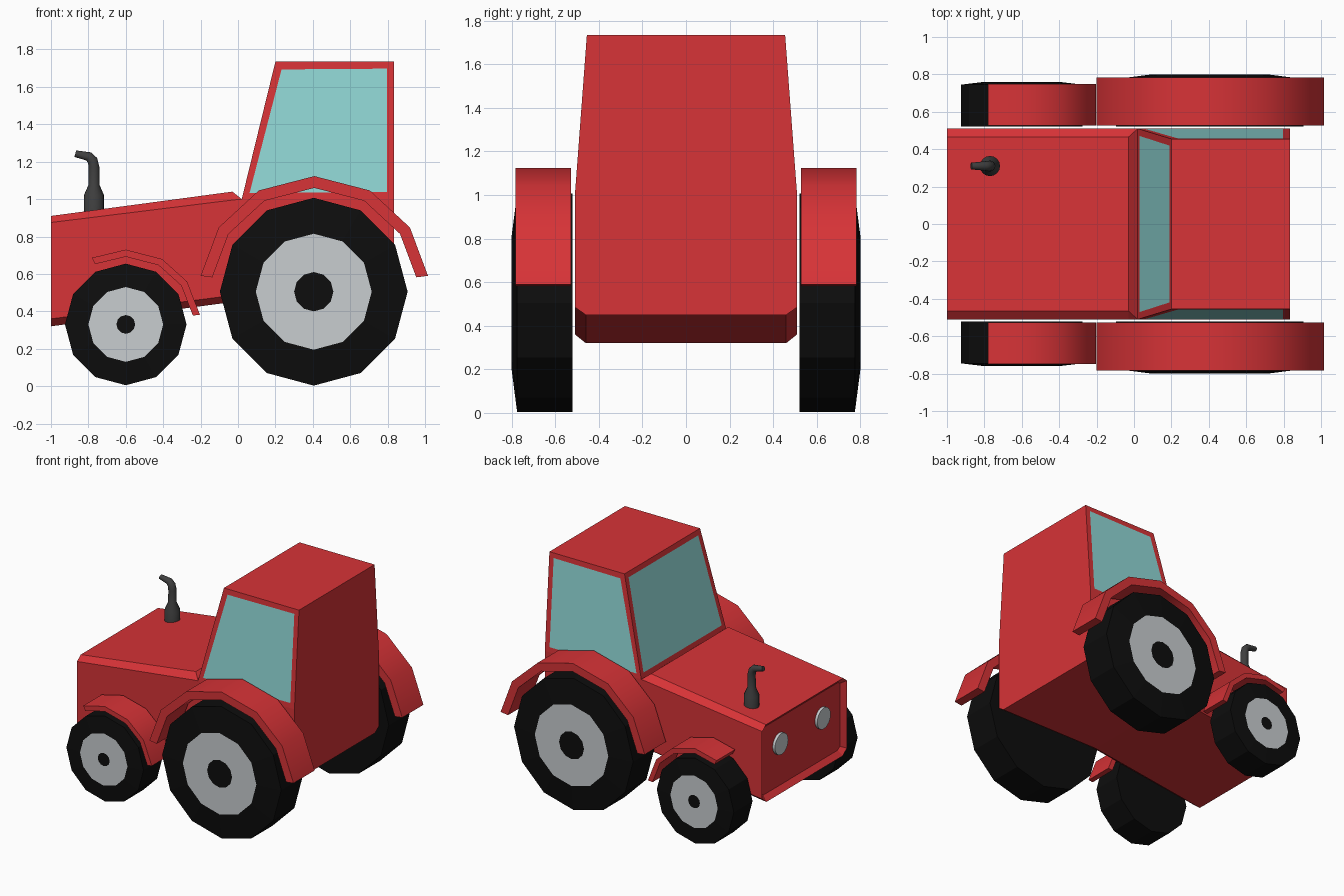
import bpy, bmesh
from math import sin, cos, radians, tau

if "Cube" in bpy.data.objects:
    bpy.data.objects.remove(bpy.data.objects["Cube"])


def material(name, r, g, b):
    m = bpy.data.materials.new(name)
    m.diffuse_color = (r, g, b, 1)
    m.use_nodes = True
    m.node_tree.nodes["Principled BSDF"].inputs["Base Color"].default_value = m.diffuse_color
    return m


RED = material("red_paint", 0.68, 0.033, 0.038)
BLACK = material("rubber", 0.004, 0.004, 0.004)
GLASS = material("glass", 0.28, 0.68, 0.67)
RIM = material("rim_grey", 0.58, 0.61, 0.63)
DARK = material("dark_metal", 0.05, 0.05, 0.05)


def loft(rings, bands=None, caps=(0, 0)):
    """Skin a list of equal-length point rings and cap both ends."""
    bm = bmesh.new()
    vs = [[bm.verts.new(p) for p in ring] for ring in rings]
    n = len(rings[0])
    for i in range(len(vs) - 1):
        for k in range(n):
            j = (k + 1) % n
            f = bm.faces.new((vs[i][k], vs[i][j], vs[i + 1][j], vs[i + 1][k]))
            f.material_index = bands[i] if bands else 0
    for ring, m in zip((vs[0], vs[-1]), caps):
        bm.faces.new(ring).material_index = m
    return bm


def finish(bm, name, mats, smooth=None):
    bmesh.ops.recalc_face_normals(bm, faces=bm.faces)
    me = bpy.data.meshes.new(name)
    bm.to_mesh(me)
    bm.free()
    ob = bpy.data.objects.new(name, me)
    bpy.context.collection.objects.link(ob)
    for m in mats:
        me.materials.append(m)
    if smooth:
        bpy.ops.object.select_all(action='DESELECT')
        ob.select_set(True)
        bpy.context.view_layer.objects.active = ob
        bpy.ops.object.shade_smooth_by_angle(angle=radians(smooth))
    return ob


def section(x, bottom, side_low, side_high, top, top_y):
    half = [(0.46, bottom), (0.51, side_low), (0.51, side_high), (top_y, top)]
    return [(x, y, z) for y, z in half] + [(x, -y, z) for y, z in reversed(half)]


# Body: chamfered hull, with the cab raised out of its rear top face
bm = loft([section(-1.0, 0.32, 0.36, 0.875, 0.91, 0.465),
           section(-0.03, 0.45, 0.485, 0.995, 1.04, 0.465),
           section(0.02, 0.45, 0.485, 1.0, 1.0, 0.51),
           section(0.833, 0.45, 0.485, 1.0, 1.0, 0.51)])
bmesh.ops.remove_doubles(bm, verts=bm.verts, dist=0.001)
bmesh.ops.recalc_face_normals(bm, faces=bm.faces)
bm.normal_update()
deck = [f for f in bm.faces if f.normal.z > 0.99 and f.calc_center_median().x > 0.1]
bmesh.ops.inset_individual(bm, faces=deck, thickness=0.01)
for v in deck[0].verts:
    v.co = (0.2 if v.co.x < 0.4 else 0.833, 0.455 if v.co.y > 0 else -0.455, 1.735)
bm.normal_update()

# Windows on the windscreen and both cab sides
windows = [f for f in bm.faces
           if 1.2 < f.calc_center_median().z < 1.6 and f.normal.x < 0.5]
bmesh.ops.inset_individual(bm, faces=windows, thickness=0.053)
for f in windows:
    f.material_index = 1

# Recessed front panel
nose = [f for f in bm.faces if f.normal.x < -0.99]
bmesh.ops.inset_individual(bm, faces=nose, thickness=0.04, depth=-0.035)
finish(bm, "body", [RED, GLASS])


def circle(cx, cy, cz, r, n):
    return [(cx + r * cos(tau * k / n), cy, cz + r * sin(tau * k / n)) for k in range(n)]


def wheel(name, x, z, r, rim, hub, s, inner, shoulder, outer):
    prof = [(r, inner), (r, shoulder), (rim, outer), (hub, outer)]
    rings = [circle(x, s * y, z, q, 12) for q, y in prof]
    finish(loft(rings, [0, 0, 1]), name, [BLACK, RIM])


def fender(name, x, z, r_out, r_in, angles, s, y0, y1):
    rings = []
    for a in angles:
        c, d = cos(radians(a)), sin(radians(a))
        rings.append([(x + r * c, s * y, z + r * d)
                      for r, y in ((r_in, y0), (r_out, y0), (r_out, y1), (r_in, y1))])
    finish(loft(rings), name, [RED], 35)


for side, s in (("right", -1), ("left", 1)):
    # Wheels
    wheel("rear_wheel_" + side, 0.405, 0.505, 0.502, 0.31, 0.105, s, 0.52, 0.775, 0.80)
    wheel("front_wheel_" + side, -0.6, 0.33, 0.325, 0.2, 0.05, s, 0.52, 0.745, 0.76)
    # Fenders
    fender("rear_fender_" + side, 0.408, 0.51, 0.613, 0.55,
           (7.5, 33.5, 61, 90, 119, 146.5, 172.5), s, 0.527, 0.782)
    fender("front_fender_" + side, -0.6, 0.33, 0.4, 0.362,
           (7.5, 35, 61, 90, 117), s, 0.527, 0.748)
    # Headlights
    rings = [[(x, s * 0.255 + 0.08 * cos(tau * k / 24), 0.68 + 0.08 * sin(tau * k / 24))
              for k in range(24)] for x in (-0.95, -0.985)]
    finish(loft(rings), "headlight_" + side, [RIM], 35)

# Exhaust: muffler and bent pipe (x, z, radius, tilt)
path = [(-0.77, 0.88, 0.054, 0), (-0.77, 1.02, 0.054, 0), (-0.77, 1.075, 0.03, 0),
        (-0.77, 1.17, 0.029, 5), (-0.777, 1.205, 0.028, 30),
        (-0.797, 1.228, 0.025, 60), (-0.87, 1.243, 0.018, 75)]
rings = []
for x, z, r, t in path:
    t = radians(t)
    rings.append([(x + r * cos(tau * k / 16) * cos(t), 0.31 + r * sin(tau * k / 16),
                   z + r * cos(tau * k / 16) * sin(t)) for k in range(16)])
finish(loft(rings), "exhaust_pipe", [DARK], 40)
